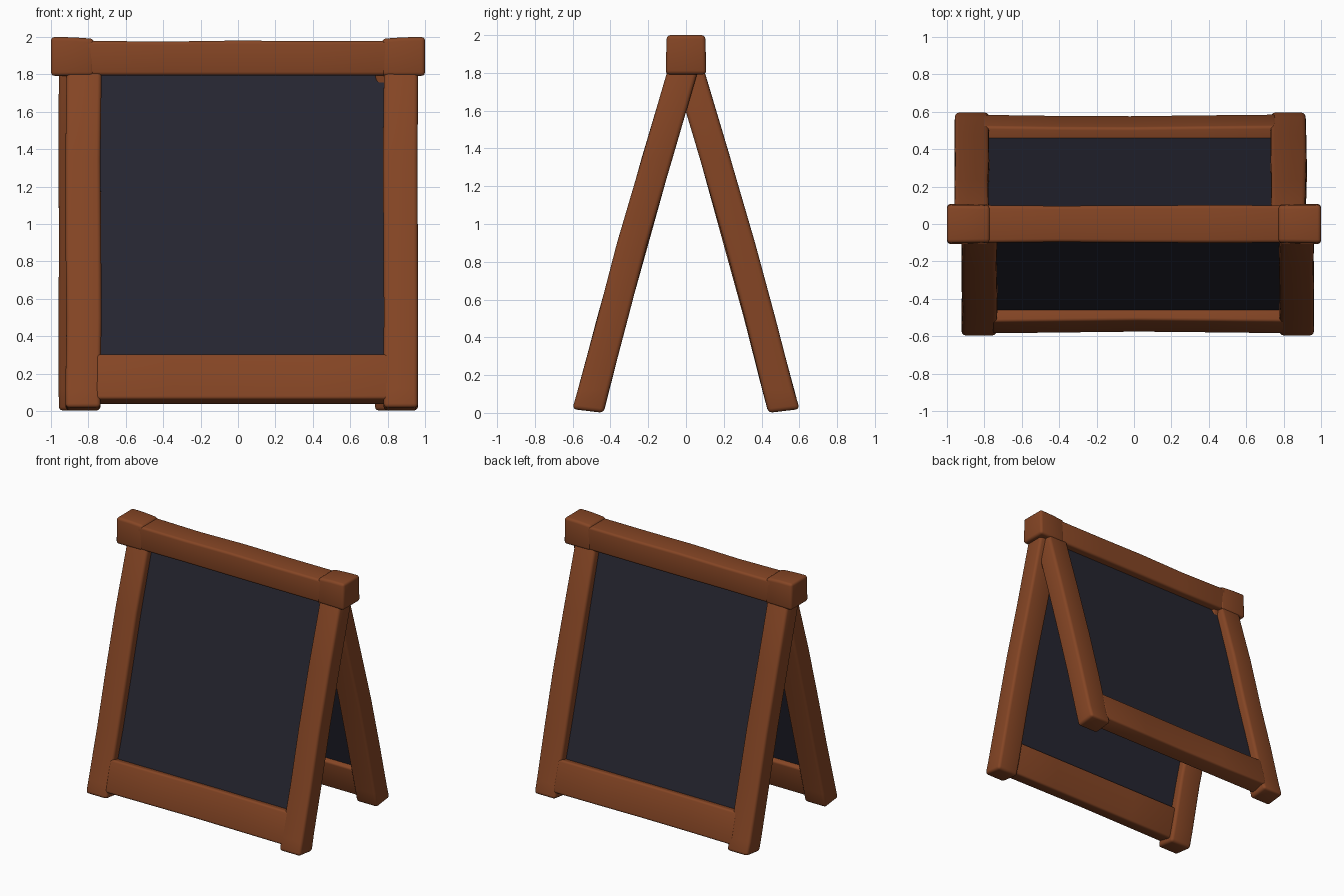
import bpy, bmesh, math, random
from mathutils import Matrix

if "Cube" in bpy.data.objects:
    bpy.data.objects.remove(bpy.data.objects["Cube"])

random.seed(4)


def material(name, rgb):
    m = bpy.data.materials.new(name)
    m.diffuse_color = (*rgb, 1)
    m.use_nodes = True
    m.node_tree.nodes["Principled BSDF"].inputs["Base Color"].default_value = m.diffuse_color
    return m


WOOD = material("brown_wood", (0.235, 0.06, 0.018))
SLATE = material("dark_slate", (0.019, 0.019, 0.031))
SLOPE = 0.28          # lean of each panel, y per z


def loft(name, rings, mat, bevel=0.0, back=False):
    """Solid through four-cornered rings, with rounded edges."""
    bm = bmesh.new()
    loops = [[bm.verts.new(p) for p in ring] for ring in rings]
    for a, b in zip(loops, loops[1:]):
        for i in range(4):
            j = (i + 1) % 4
            bm.faces.new((a[i], a[j], b[j], b[i]))
    bm.faces.new(loops[0][::-1])
    bm.faces.new(loops[-1])
    bmesh.ops.recalc_face_normals(bm, faces=bm.faces[:])
    if bevel:
        edges = [e for e in bm.edges if e.calc_face_angle() > 0.6]
        bmesh.ops.bevel(bm, geom=edges, offset=bevel, segments=3,
                        profile=0.5, affect='EDGES', clamp_overlap=True)
    if back:
        bm.transform(Matrix.Rotation(math.pi, 4, 'Z'))
    mesh = bpy.data.meshes.new(name)
    bm.to_mesh(mesh)
    bm.free()
    mesh.materials.append(mat)
    ob = bpy.data.objects.new(name, mesh)
    bpy.context.collection.objects.link(ob)
    bpy.context.view_layer.objects.active = ob
    ob.select_set(True)
    bpy.ops.object.shade_smooth_by_angle(angle=math.radians(40))
    ob.select_set(False)
    return ob


def wob(amount=0.004):
    return random.uniform(-amount, amount)


def leg(name, x0, x1, back):
    rings = []
    for z in (0.0, 0.12, 0.5, 0.9, 1.35, 1.82):
        bow = 0.012 * math.sin(math.pi * z / 1.82)
        y0 = -0.602 + SLOPE * z - bow + (wob() if z else 0)
        y1 = y0 + 0.166 - 0.004 * (z > 0.2)
        a, b = x0 + wob(), x1 + wob()
        low = 0.02 if z == 0 else 0      # foot slightly lifted at the outside
        rings.append([(a, y0, z + low), (b, y0, z + low), (b, y1, z), (a, y1, z)])
    loft(name, rings, WOOD, 0.022, back)


def rail(name, back):
    rings = []
    for x in (-0.76, -0.35, 0.02, 0.4, 0.81):
        dip = 0.008 * math.cos(x * 2) + wob(0.002)
        rings.append([(x, -0.589 + dip, 0.065), (x, -0.524 + dip, 0.306),
                      (x, -0.395, 0.272), (x, -0.46, 0.035)])
    loft(name, rings, WOOD, 0.016, back)


def board(name, back):
    rings = []
    for z in (0.2, 1.83):
        y = -0.46 + SLOPE * (z - 0.29)
        rings.append([(-0.76, y, z), (0.81, y, z),
                      (0.81, y + 0.03, z), (-0.76, y + 0.03, z)])
    loft(name, rings, SLATE, 0, back)


# Two leaning panels, the back one turned half way round
for side, back in (("front", False), ("back", True)):
    leg(side + "_leg_a", -0.92, -0.732, back)
    leg(side + "_leg_b", 0.777, 0.96, back)
    rail(side + "_bottom_rail", back)
    board(side + "_chalkboard", back)

# Top beam
rings = []
for x in (-0.82, -0.4, 0.0, 0.4, 0.82):
    t, w = 1.978 + wob(0.003), 0.098 + wob(0.003)
    rings.append([(x, -w, 1.795), (x, w, 1.795), (x, w, t), (x, -w, t)])
loft("top_beam", rings, WOOD, 0.018)

# End blocks
for name, s in (("left_end_block", -1), ("right_end_block", 1)):
    rings = []
    for x, w, t in ((0.77, 0.104, 1.99), (0.88, 0.106, 1.998), (1.0, 0.108, 2.0)):
        rings.append([(s * x, -w, 1.792), (s * x, w, 1.792),
                      (s * x, w * 0.95, t), (s * x, -w * 0.95, t)])
    loft(name, rings, WOOD, 0.02)
